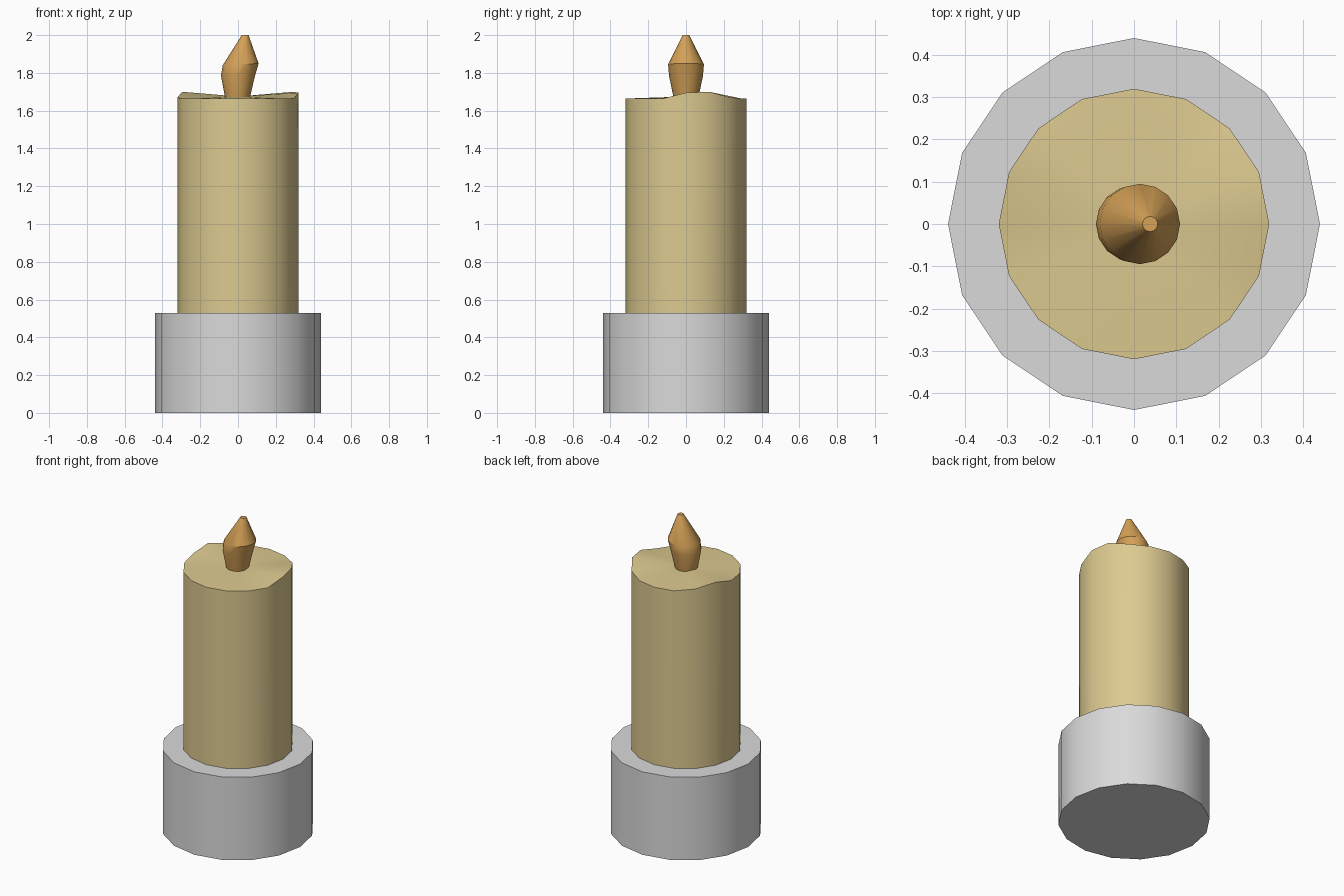
import bpy, math

if "Cube" in bpy.data.objects:
    bpy.data.objects.remove(bpy.data.objects["Cube"])

N = 16

def material(name, rgb):
    m = bpy.data.materials.new(name)
    m.diffuse_color = (*rgb, 1)
    m.use_nodes = True
    m.node_tree.nodes["Principled BSDF"].inputs["Base Color"].default_value = m.diffuse_color
    return m

def ring(r, z, cx=0.0, bumps={}, tilt=0.0):
    pts = []
    for i in range(N):
        a = 2 * math.pi * i / N
        x = r * math.cos(a)
        pts.append((cx + x, r * math.sin(a), bumps.get(i, z) + tilt * x))
    return pts

def loft(name, rings, mat, top_z=None):
    """Stack rings into a closed solid; top_z gives a fan to a centre point."""
    verts = [p for r in rings for p in r]
    faces = [tuple(reversed(range(N)))]
    for k in range(len(rings) - 1):
        for i in range(N):
            j = (i + 1) % N
            faces.append((k * N + i, k * N + j, (k + 1) * N + j, (k + 1) * N + i))
    last = (len(rings) - 1) * N
    if top_z is None:
        faces.append(tuple(range(last, last + N)))
    else:
        verts.append((0, 0, top_z))
        faces += [(last + i, last + (i + 1) % N, len(verts) - 1) for i in range(N)]
    me = bpy.data.meshes.new(name)
    me.from_pydata(verts, [], faces)
    me.materials.append(mat)
    ob = bpy.data.objects.new(name, me)
    bpy.context.collection.objects.link(ob)
    bpy.ops.object.select_all(action='DESELECT')
    ob.select_set(True)
    bpy.context.view_layer.objects.active = ob
    bpy.ops.object.shade_smooth_by_angle(angle=math.radians(30))
    return ob

grey = material("holder grey", (0.70, 0.70, 0.70))
wax = material("cream wax", (0.72, 0.59, 0.28))
fire = material("flame orange", (0.67, 0.36, 0.095))

# Holder
loft("holder", [ring(0.44, 0), ring(0.44, 0.53)], grey)

# Wax body with uneven melted rim
bumps = {0: 1.695, 1: 1.70, 2: 1.672, 7: 1.70, 6: 1.678, 8: 1.67}
loft("candle_body", [ring(0.32, 0.50), ring(0.32, 1.664, bumps=bumps)], wax, top_z=1.675)

# Leaning flame
loft("flame", [ring(0.065, 1.665, -0.003), ring(0.09, 1.785, 0.0),
               ring(0.095, 1.845, 0.014, tilt=0.05), ring(0.018, 2.0, 0.038)], fire)
